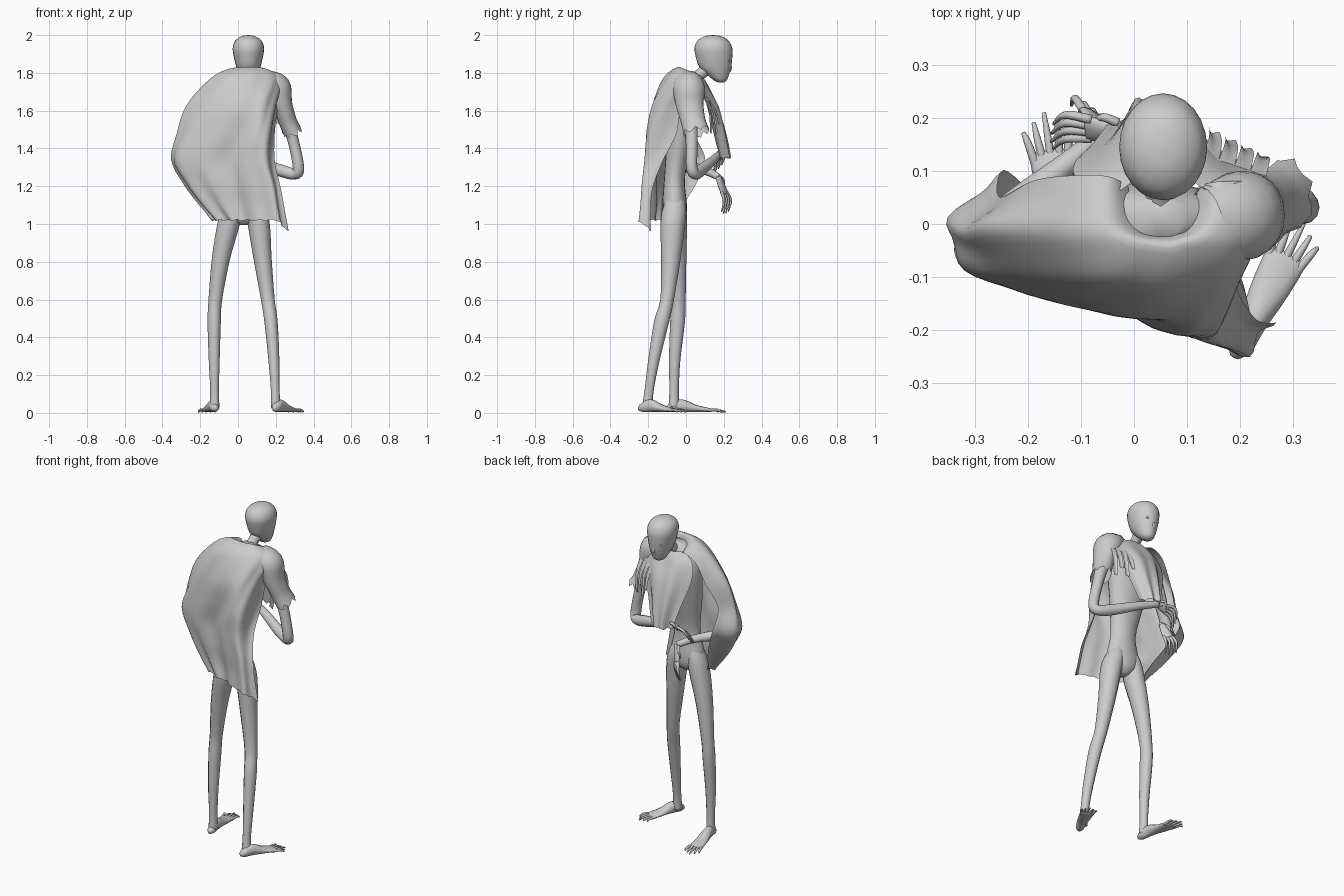
import bpy
import bmesh
import math
from mathutils import Vector

if "Cube" in bpy.data.objects:
    bpy.data.objects.remove(bpy.data.objects["Cube"])

# One plain grey for body and cloth
grey = bpy.data.materials.new("plain grey")
grey.use_nodes = True
colour = (0.6, 0.6, 0.6, 1)
grey.diffuse_color = colour
grey.node_tree.nodes["Principled BSDF"].inputs["Base Color"].default_value = colour

CM = 0.01  # all coordinates below are in hundredths
AXIS_Y, AXIS_Z = Vector((0, 1, 0)), Vector((0, 0, 1))


def spline(points, steps):
    """Catmull-Rom curve through tuples of any size."""
    points = [Vector(p) for p in points]
    result = []
    last = len(points) - 1
    for i in range(last):
        a, b = points[max(i - 1, 0)], points[i]
        c, d = points[i + 1], points[min(i + 2, last)]
        for k in range(steps):
            t = k / steps
            result.append(b + (c - a) * (t / 2)
                          + (a * 2 - b * 5 + c * 4 - d) * (t * t / 2)
                          + (b * 3 - a - c * 3 + d) * (t ** 3 / 2))
    return result + [points[last]]


def finish(name, bm):
    mesh = bpy.data.meshes.new(name)
    bm.to_mesh(mesh)
    bm.free()
    for polygon in mesh.polygons:
        polygon.use_smooth = True
    mesh.materials.append(grey)
    bpy.context.collection.objects.link(bpy.data.objects.new(name, mesh))


def skin_rows(bm, rows, closed):
    rows = [[bm.verts.new(p * CM) for p in row] for row in rows]
    for low, high in zip(rows, rows[1:]):
        count = len(low)
        for i in range(count if closed else count - 1):
            j = (i + 1) % count
            bm.faces.new((low[i], low[j], high[j], high[i]))
    return rows


def tube(name, stations, reference=AXIS_Y, axis=None, sides=12, steps=4, capped=True, ragged=0):
    """Loft ellipses along stations of x, y, z, half width, half depth."""
    path = spline(stations, steps)
    rings = []
    for i, station in enumerate(path):
        centre = Vector(station[:3])
        ahead, behind = path[min(i + 1, len(path) - 1)], path[max(i - 1, 0)]
        tangent = axis or (Vector(ahead[:3]) - Vector(behind[:3])).normalized()
        side = reference.cross(tangent).normalized()
        depth = tangent.cross(side)
        wide, deep = max(station[3], 0.05), max(station[4], 0.05)
        ring = []
        for k in range(sides):
            angle = math.tau * k / sides
            tear = tangent * (ragged * math.sin(k * 2.3) * (i / len(path)) ** 3)
            ring.append(centre + side * wide * math.cos(angle)
                        + depth * deep * math.sin(angle) + tear)
        rings.append(ring)
    bm = bmesh.new()
    rows = skin_rows(bm, rings, True)
    if capped:
        bm.faces.new(list(reversed(rows[0])))
        bm.faces.new(rows[-1])
    finish(name, bm)


def sheet(name, rows, folds, depth, tail=0, slope=0):
    """Cloth through rows of (height, plan points), with folds deepening downward."""
    columns = [spline([(x, y, z) for x, y in row], 8) for z, row in rows]
    lines = [spline(column, 5) for column in zip(*columns)]
    for u, line in enumerate(lines):
        along = u / (len(lines) - 1)
        for v, point in enumerate(line):
            down = v / (len(line) - 1)
            outward = Vector((point.x - 3, point.y, 0)).normalized()
            wave = math.sin(along * folds * math.tau + down * 2)
            point += outward * wave * depth * down
            point.z -= slope * max(0, point.y + 3) * max(0, 1 - down * 2)
            point.z -= tail * max(0, along - 0.8) * 5 * down ** 4
            point.z += math.sin(u * 1.9) * 0.5 * down ** 6
    bm = bmesh.new()
    skin_rows(bm, lines, False)
    finish(name, bm)


# Torso, neck and head
tube("torso", [(3, -6, 99.5, 2, 3), (3, -6, 103, 8, 5.8), (3, -6, 110, 10.5, 6.5),
               (3, -6, 125, 8, 5.5), (3, -3, 145, 11, 7), (4, 0, 162, 14, 8),
               (4, 1, 174, 13, 6), (5, 1, 180, 4, 4)], axis=AXIS_Z, sides=20)
tube("neck", [(5, 0, 175, 4, 4), (5, 6, 178, 3, 3), (5.5, 13, 184, 3.5, 3.5)])
tube("head", [(5.5, 18.6, 174.8, 1, 1), (5.5, 18.2, 176, 3.3, 3.3), (5.5, 17, 179, 5, 5.8),
              (5.5, 15.5, 183, 6.4, 8.4), (5.5, 14.9, 188, 7.6, 9.6), (5.5, 14.5, 193, 8.3, 10),
              (5.5, 14.3, 197, 7, 8.2), (5.5, 14.3, 199.4, 3.6, 4.4), (5.5, 14.3, 200, 0, 0)],
     axis=AXIS_Z, sides=24)
tube("nose", [(5.5, 23.5, 186, 0.5, 0.5), (5.5, 23.4, 182, 0.9, 0.8), (5.5, 22.2, 180.3, 0.8, 0.7)], sides=8)
for label, x in (("left", 8.7), ("right", 2.3)):
    tube(label + "_eyelid", [(x - 1.5, 22.3, 186, 0.2, 0.2), (x, 22.9, 186, 0.7, 0.5),
                             (x + 1.5, 22.3, 186, 0.2, 0.2)], sides=8)
tube("mouth", [(3.5, 20.8, 178.3, 0.2, 0.2), (5.5, 22, 178.3, 0.5, 0.5),
               (7.5, 20.8, 178.3, 0.2, 0.2)], sides=8)

# Legs
tube("left_leg", [(7, -6, 116, 3, 4), (9, -6, 109, 5, 6), (11, -7, 100, 5.8, 6.5),
                  (13, -8, 82, 4.8, 5.2), (15.8, -10, 60, 3.6, 3.6), (17.5, -13, 48, 3.5, 3.9),
                  (19, -17, 28, 2.9, 3), (19.7, -19.5, 12, 2.3, 2.4), (20, -20.5, 3, 2.6, 2.8)])
tube("right_leg", [(-1, -6, 116, 3, 4), (-3, -6, 109, 5, 6), (-5, -6, 100, 5.8, 6.5),
                   (-9, -5, 82, 4.8, 5.2), (-12, -4, 60, 3.6, 3.8), (-12.6, -4.5, 48, 3.5, 3.9),
                   (-12.6, -6, 28, 2.9, 3), (-12.4, -6.3, 12, 2.3, 2.5), (-12.4, -6.5, 3, 2.6, 2.8)])


# Feet with long toes
def foot(label, heel, toe):
    heel, toe = Vector(heel), Vector(toe)
    forward = toe - heel
    across = AXIS_Z.cross(forward).normalized()

    def at(share, height, wide, deep, shift=0):
        return (*(heel + forward * share + across * shift).xy, height, wide, deep)

    tube(label + "_foot", [at(0, 2, 1, 1), at(0.08, 2.7, 2.4, 2.4), at(0.25, 3.8, 2.7, 3.4),
                           at(0.5, 2.3, 3.6, 1.9), at(0.72, 1.5, 4, 1.1), at(0.77, 1.2, 3.4, 0.6)],
         reference=AXIS_Z)
    for i in range(5):
        shift = (i - 2) * 1.7
        reach = 1 - abs(i - 2) * 0.05
        tube(f"{label}_toe_{i + 1}", [at(0.68, 1.4, 0.9, 0.8, shift * 0.85),
                                      at(0.84, 1.5, 0.7, 0.7, shift * 1.15),
                                      at(reach, 0.5, 0.4, 0.4, shift * 1.3)],
             reference=AXIS_Z, sides=8)


foot("left", (19, -25, 0), (32, 0, 0))
foot("right", (-12, -10.5, 0), (-17, 21, 0))

# Arms
tube("left_arm", [(18, 1, 174, 4, 4), (24, 2, 160, 3.8, 4), (29, 3, 145, 3, 3.2),
                  (32, 3, 130, 3, 3), (30, 5, 126.5, 3, 3), (22, 8, 128.5, 3.2, 3),
                  (8, 14, 133.5, 2.4, 2.4), (-3, 17.5, 137, 1.8, 1.8)])
tube("right_arm", [(-11, 0, 174, 4, 4), (-19, -2, 160, 3.8, 4), (-27, -5, 144, 3, 3.2),
                   (-31, -5, 134, 3, 3), (-29, -3, 131, 3, 3), (-23, 3, 130, 3, 3),
                   (-13, 11, 128, 2.3, 2.3), (-6, 17, 125, 1.8, 1.8)])


# Hands with four slender fingers and a thumb
def hand(label, wrist, knuckles, curl, spread):
    wrist, knuckles = Vector(wrist), Vector(knuckles)
    curl, spread = Vector(curl).normalized(), Vector(spread).normalized()
    forward = (knuckles - wrist).normalized()
    flat = spread.cross(forward)
    tube(label + "_palm", [(*wrist, 1.7, 1.5), (*((wrist + knuckles) / 2), 2.6, 1.3),
                           (*knuckles, 3, 1)], reference=flat, sides=10)
    for i in range(5):
        thumb = i == 4
        offset = spread * (i - 1.5) * 1.5
        base = wrist + spread * 2 if thumb else knuckles + offset - forward
        middle = base + forward * (3 if thumb else 5) + offset * 0.3
        tip = middle + curl * (4 if thumb else 7.5 - abs(i - 1.4))
        tube(f"{label}_thumb" if thumb else f"{label}_finger_{i + 1}",
             [(*base, 0.9, 0.9), (*middle, 0.75, 0.75), (*tip, 0.3, 0.3)],
             reference=flat, sides=8)


hand("left", (-3, 17.5, 137), (-9, 18, 135.5), (-4, -3, -9), (0, 1, 0.8))
hand("right", (-6, 17, 125), (-8, 20.5, 116), (-1, -2, -9), (-0.8, 0.6, 0))

# Cape over the shoulders, open at the front
sheet("cape", [
    (180, [(-1, 7), (0, 0), (3, -2), (8, -2), (11, 0), (12, 7)]),
    (183, [(-5, 9), (-5, 0), (2, -4), (9, -4), (15, 0), (16, 8)]),
    (177, [(-13, 9), (-15, -1), (-4, -11), (12, -11), (22, -4), (24, 7)]),
    (163, [(-19, 8), (-27, -1), (-14, -12.5), (7, -18), (18, -14), (21, -2)]),
    (148, [(-25, 5), (-32, -2), (-22, -12), (2, -18), (15, -20.5), (19, -5)]),
    (134, [(-24, 10), (-35, 0), (-28, -11), (-4, -16), (13, -22), (19, -12)]),
    (121, [(-18, 5), (-28.5, -4), (-21, -12), (-1, -17), (16, -23), (22, -17)]),
    (111, [(-13, -1), (-21, -7), (-14, -13), (2, -17), (18, -23.5), (24, -18)]),
    (102, [(-10, -6), (-13, -9), (-7, -14), (5, -18), (20, -24.5), (26, -18)]),
], folds=6, depth=1.1, tail=6, slope=0.55)

# Loose cloth hanging over the chest
sheet("chest_drape", [
    (179, [(-3, 6), (2, 9), (9, 9), (14, 6)]),
    (173, [(-10, 8), (-2, 12), (10, 12), (21, 8)]),
    (162, [(-11, 11), (-2, 16), (9, 17), (20, 11)]),
    (148, [(-7, 15), (0, 20.5), (8, 20), (15, 14)]),
    (135, [(-4, 19), (1, 23), (6, 22), (11, 17)]),
], folds=3, depth=1, slope=0.15)

# Short torn sleeve with a flared hem
tube("left_sleeve", [(14, 0, 177, 5, 7), (20, 1.5, 172, 8, 8.5), (23.5, 2, 163, 5.4, 7.3),
                     (26.5, 4, 154, 4.8, 6.5), (29, 5.5, 148.5, 5, 7)],
     sides=20, capped=False, ragged=2)

# Torn strips at the chest opening
for i in range(4):
    x, drop = 13 + i * 3, 7 + i % 2 * 5
    sheet(f"torn_strip_{i + 1}", [
        (167, [(x, 13 - i), (x + 3, 12 - i)]),
        (160, [(x + 1, 16 - i), (x + 3.5, 15 - i)]),
        (160 - drop, [(x + 1, 18 - i * 1.5), (x + 3, 17 - i * 1.5)]),
    ], folds=1, depth=0.4)
